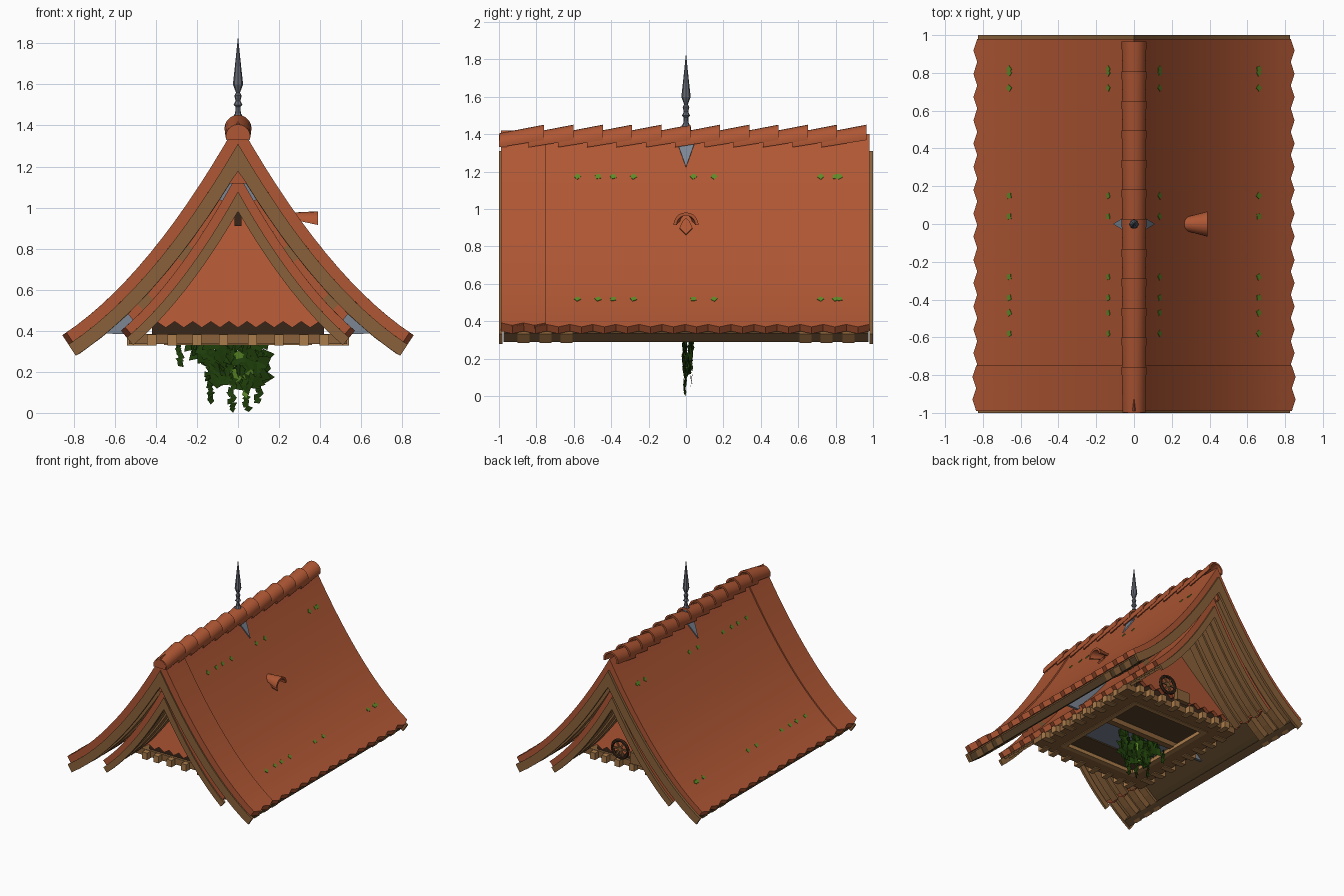
import bpy, bmesh, math, random
from mathutils import Vector, Matrix

random.seed(4)
if "Cube" in bpy.data.objects:
    bpy.data.objects.remove(bpy.data.objects["Cube"])


def material(name, r, g, b):
    m = bpy.data.materials.new(name)
    m.use_nodes = True
    m.diffuse_color = (r, g, b, 1)
    m.node_tree.nodes["Principled BSDF"].inputs["Base Color"].default_value = (r, g, b, 1)
    return m


TILE = material("terracotta", .43, .095, .034)
WOOD = material("brown wood", .25, .12, .042)
LIGHT = material("light wood", .40, .20, .07)
DARK = material("dark wood", .10, .055, .022)
BLACK = material("blackened wood", .04, .019, .01)
METAL = material("grey metal", .13, .14, .17)
SHEET = material("blue grey sheet", .20, .24, .30)
LEAF = material("dark leaf", .013, .047, .003)
MOSS = material("moss", .11, .26, .02)


def finish(name, bm, mats, smooth=False):
    bmesh.ops.recalc_face_normals(bm, faces=bm.faces[:])
    me = bpy.data.meshes.new(name)
    bm.to_mesh(me)
    bm.free()
    for m in mats:
        me.materials.append(m)
    ob = bpy.data.objects.new(name, me)
    bpy.context.collection.objects.link(ob)
    if smooth:
        bpy.ops.object.select_all(action='DESELECT')
        ob.select_set(True)
        bpy.context.view_layer.objects.active = ob
        bpy.ops.object.shade_smooth_by_angle(angle=math.radians(35))


def add_box(bm, c, size, rot=None, index=0):
    mat = Matrix.Translation(c) @ (rot or Matrix()) @ Matrix.Diagonal((*size, 1))
    for v in bmesh.ops.create_cube(bm, size=1, matrix=mat)["verts"]:
        for f in v.link_faces:
            f.material_index = index


def loft(bm, rings):
    """Skin closed rings of equal size and cap both ends."""
    vs = [[bm.verts.new(p) for p in ring] for ring in rings]
    n = len(vs[0])
    for a, b in zip(vs, vs[1:]):
        for i in range(n):
            j = (i + 1) % n
            bm.faces.new((a[i], a[j], b[j], b[i]))
    bm.faces.new(vs[0])
    bm.faces.new(vs[-1])


# Sagging roof curves: apex height, slope, sag, eave reach
OUTER = (1.40, 1.771, .658, .85)
INNER = (1.17, 1.855, .885, .57)


def point(roof, x, depth):
    """Point on a roof slope, sunk by depth below the tile surface."""
    top, a, b, _ = roof
    slope = -a + 2 * b * x
    length = math.hypot(1, slope)
    px, pz = x + depth * slope / length, top - a * x + b * x * x - depth / length
    if px < 0 or x == 0:
        px, pz = 0, top - depth * math.hypot(1, a)
    return px, pz


def pitch(roof, x):
    return math.atan(roof[1] - 2 * roof[2] * x)


def section(roof, t0, t1, reach, y, steps=14):
    xs = [reach * i / steps for i in range(steps + 1)]
    up = [point(roof, x, t0) for x in xs]
    low = [point(roof, x, t1) for x in xs]
    ring = [(-x, y, z) for x, z in reversed(up)] + [(x, y, z) for x, z in up[1:]]
    return ring + [(x, y, z) for x, z in reversed(low)] + [(-x, y, z) for x, z in low[1:]]


def shell(name, roof, t0, t1, y0, y1, mat, teeth=0, inset=0):
    bm = bmesh.new()
    n = max(1, round((y1 - y0) / .061)) if teeth else 1
    rings = []
    for i in range(n + 1):
        reach = roof[3] - inset - teeth * ((i + 1) % 2)
        rings.append(section(roof, t0, t1, reach, y0 + (y1 - y0) * i / n))
    loft(bm, rings)
    finish(name, bm, [mat], True)


def ridge_tiles(name, z, radius, y0, y1, count):
    """Overlapping half-round caps rising towards the back, plugged at the front."""
    bm = bmesh.new()
    step = (y1 - y0 - .24) / (count - 1)
    angles = [math.pi * (-.08 + 1.16 * i / 12) for i in range(13)]
    for k in range(count):
        rings = []
        for dy, lift, r in ((0, 0, radius - .006), (.24, .04, radius)):
            arc = [(r * math.cos(a), r * math.sin(a)) for a in angles]
            arc += [(x * .78, h * .78) for x, h in reversed(arc)]
            rings.append([(x, y0 + k * step + dy, z + lift + h) for x, h in arc])
        loft(bm, rings)
    plug = [(radius * .8 * math.cos(a), z + radius * .8 * math.sin(a)) for a in angles]
    loft(bm, [[(x, y0 + dy, h) for x, h in plug] for dy in (-.002, .04)])
    finish(name, bm, [TILE], True)


def build_roof(label, roof, half, thick, rafter):
    shell(label + "_tiles", roof, 0, .044, -half + .01, half - .02, TILE, teeth=.02)
    shell(label + "_deck", roof, .045, .06, -half + .03, half - .03, WOOD, inset=.03)
    for side, y in (("front", -half), ("back", half - .02)):
        shell(label + "_barge_" + side, roof, .044, thick, y, y + .02, WOOD)
    bm = bmesh.new()
    for s in (-1, 1):
        for y in (.64, .75, .87):
            loft(bm, [section(roof, .055, rafter, roof[3] - .012, s * half * y + d, 8)
                      for d in (-.032, .032)])
    finish(label + "_rafters", bm, [WOOD])


build_roof("outer_roof", OUTER, 1.0, .11, .112)
build_roof("inner_roof", INNER, .95, .092, .075)
shell("raised_front_tiles", OUTER, -.010, .01, -.99, -.75, TILE, teeth=.02)
ridge_tiles("outer_ridge_tiles", 1.345, .066, -.998, .965, 12)
ridge_tiles("inner_ridge_tiles", 1.13, .06, -.95, .93, 12)

# Dark eave boards and a flat ceiling between the end rafters
bm = bmesh.new()
for s in (-1, 1):
    for x0, half, depth in ((.79, .975, .111), (.45, .60, .10)):
        xs = [x0 + (.835 - x0) * i / 5 for i in range(6)]
        ring = [point(OUTER, x, .055) for x in xs] + [point(OUTER, x, depth) for x in reversed(xs)]
        loft(bm, [[(s * x, y, z) for x, z in ring] for y in (-half, half)])
finish("eave_soffits", bm, [DARK])

# Sheet closing the gap between the two roofs
bm = bmesh.new()
rings = []
for y in (-.01, .01):
    lo = [point(INNER, .57 * i / 8, .02) for i in range(9)]
    hi = [point(OUTER, .76 * i / 8, .06) for i in range(9)]
    ring = [(-x, z) for x, z in reversed(hi[1:])] + hi
    ring += [(x, z) for x, z in reversed(lo)] + [(-x, z) for x, z in lo[1:]]
    rings.append([(x, y, z) for x, z in ring])
loft(bm, rings)
finish("gap_sheet", bm, [SHEET])

# Stepped tiles and wooden packers following the inner slope
bm = bmesh.new()
for s in (-1, 1):
    for end in (-.62, .62):
        for i in range(9):
            x = .10 + .047 * i
            px, pz = point(INNER, x, -.02)
            rot = Matrix.Rotation(s * (pitch(INNER, x) - .12), 4, 'Y')
            add_box(bm, (s * px, end, pz), (.095, .12, .048), rot, 1 if i % 4 == 3 else 0)
finish("gap_tiles", bm, [TILE, WOOD])

# Tiled skirts filling the gables, with scalloped lower edge
for side, s in (("front", -1), ("back", 1)):
    bm = bmesh.new()
    n = 20
    edge = [(-.44 + .88 * i / n, s * .57, .415 + .03 * (i % 2)) for i in range(n + 1)]
    outline = edge + [(0, s * .40, 1.07)]
    loft(bm, [outline, [(x, y - s * .03, z) for x, y, z in outline]])
    finish(side + "_skirt", bm, [TILE])
    bm = bmesh.new()
    add_box(bm, (0, s * .515, .42), (.84, .03, .08))
    add_box(bm, (0, s * .50, .955), (.035, .14, .09))
    finish(side + "_skirt_support", bm, [BLACK])

# Floor frame with protruding joist heads and an open middle
bm = bmesh.new()
for s in (-1, 1):
    add_box(bm, (s * .43, 0, .36), (.14, 1.06, .05))
    add_box(bm, (0, s * .49, .36), (1.06, .12, .05))
add_box(bm, (0, .06, .37), (.72, .05, .04))
finish("floor_frame", bm, [WOOD])
bm = bmesh.new()
for s in (-1, 1):
    for x in (-.42, -.32, -.2, -.07, .07, .2, .32, .42):
        add_box(bm, (x, s * .55, .355), (.045, .09, .055))
    for i in range(8):
        add_box(bm, (s * .49, -.42 + .12 * i, .355), (.1, .05, .055))
    add_box(bm, (s * .34, 0, .345), (.04, .88, .03))
    add_box(bm, (0, s * .42, .345), (.68, .04, .03))
finish("joist_heads", bm, [LIGHT])
bm = bmesh.new()
add_box(bm, (0, .24, .40), (.72, .36, .02))
add_box(bm, (0, -.36, .40), (.72, .16, .02))
finish("inner_floor", bm, [DARK])
bm = bmesh.new()
add_box(bm, (0, -.11, .41), (.72, .34, .02))
finish("floor_sheet", bm, [SHEET])

# Wheel and crate on the back ledge
wheel_centre = Vector((.17, .60, .48))
bpy.ops.mesh.primitive_torus_add(major_radius=.07, minor_radius=.013, major_segments=16,
                                 minor_segments=6, location=wheel_centre,
                                 rotation=(math.pi / 2, 0, 0))
wheel = bpy.context.object
wheel.name = "wheel"
wheel.data.materials.append(BLACK)
bm = bmesh.new()
for i in range(3):
    add_box(bm, wheel_centre, (.14, .012, .012), Matrix.Rotation(i * math.pi / 3, 4, 'Y'))
add_box(bm, (.02, .585, .435), (.12, .04, .09))
finish("spokes_and_crate", bm, [WOOD])

# Finial: turned spike with saddle flaps on the ridge
bm = bmesh.new()
profile = [(.03, 1.36), (.026, 1.44), (.014, 1.46), (.012, 1.49), (.022, 1.50), (.012, 1.52),
           (.018, 1.545), (.010, 1.56), (.025, 1.60), (.014, 1.70), (.001, 1.825)]
loft(bm, [[(r * math.cos(i * math.pi / 4), r * math.sin(i * math.pi / 4), z) for i in range(8)]
          for r, z in profile])
finish("finial", bm, [METAL])
bm = bmesh.new()
for s in (-1, 1):
    rings = []
    for d in (-.008, .01):
        top, tip = point(OUTER, .03, d), point(OUTER, .105, d)
        rings.append([(s * top[0], -.045, top[1]), (s * top[0], .045, top[1]), (s * tip[0], 0, tip[1])])
    loft(bm, rings)
finish("finial_flaps", bm, [SHEET])

# Flaring arched vent on the left slope, with a pointed tile beneath
bm = bmesh.new()
arc = [(math.cos(math.pi * i / 10), math.sin(math.pi * i / 10)) for i in range(11)]
rings = []
for x, r, z in ((.25, .03, .945), (.39, .067, .915)):
    ring = [(r * c, z + r * h) for c, h in arc] + [(.75 * r * c, z + .75 * r * h) for c, h in reversed(arc)]
    rings.append([(x, y, h) for y, h in ring])
loft(bm, rings)
pent = [(-.035, .325), (0, .35), (.035, .325), (.02, .30), (0, .285), (-.02, .30)]
rings = []
for d in (.005, -.008):
    rings.append([(point(OUTER, x, d)[0], y, point(OUTER, x, d)[1]) for y, x in pent])
loft(bm, rings)
finish("roof_vent", bm, [TILE], True)

# Moss tufts on both slopes
bm = bmesh.new()
for s in (-1, 1):
    for x in (.135, .66):
        for y in (-.58, -.47, -.39, -.28, .04, .15, .72, .80, .82):
            px, pz = point(OUTER, x, -.001)
            rot = Matrix.Rotation(s * pitch(OUTER, x), 4, 'Y') @ Matrix.Rotation(random.random(), 4, 'Z')
            add_box(bm, (s * px, y, pz), (.026, .028, .005), rot)
finish("moss_tufts", bm, [MOSS])

# Hanging plant: a dense crown and trailing strands
bm = bmesh.new()


def leaf(x, y, z, size):
    rot = Matrix.Rotation(random.uniform(-.35, .35), 3, 'Z') @ Matrix.Rotation(random.uniform(0, 6.3), 3, 'Y')
    pts = [(-.5, 0, 0), (0, -.1, .4), (.6, 0, 0), (0, .1, -.4)]
    f = bm.faces.new([bm.verts.new(Vector((x, y, z)) + rot @ (Vector(p) * size)) for p in pts])
    f.material_index = 1 if random.random() < .05 else 0


for i in range(130):
    z = random.uniform(.14, .36)
    left = -.12 - max(0, z - .22) * 1.2
    leaf(random.uniform(left, .13), random.choice((-.008, .03)) * z / .3, z, .085)
for x, y, low in ((-.14, 0, .06), (-.03, -.008, .02), (.04, -.008, .02), (.10, .03, .06), (-.28, 0, .24)):
    z = low
    while z < .34:
        leaf(x + random.uniform(-.012, .012), y + random.uniform(-.004, .004), z, .04)
        z += .018
finish("hanging_plant", bm, [LEAF, MOSS])
